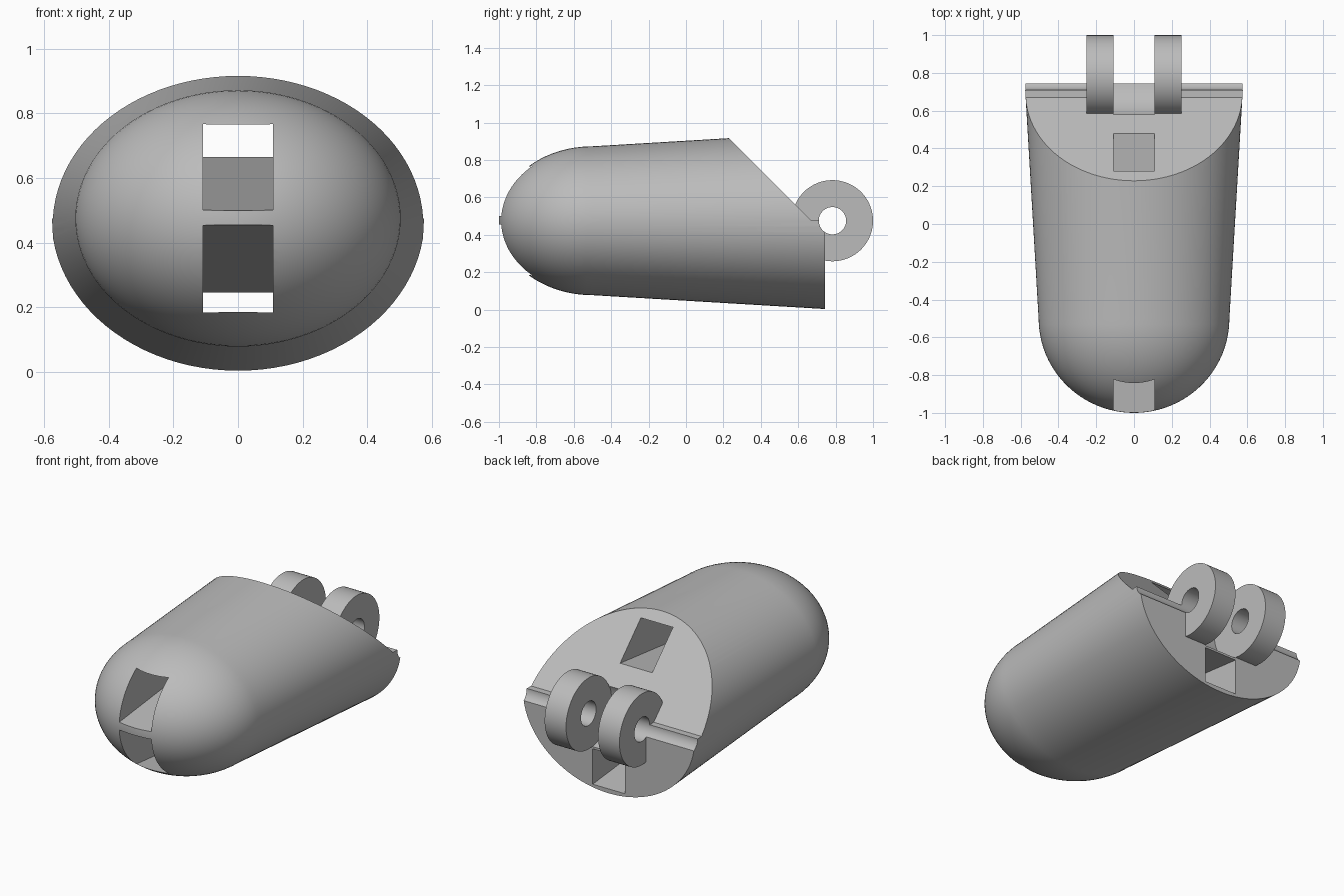
import bpy
import bmesh
import math

default = bpy.data.objects.get("Cube")
if default:
    bpy.data.objects.remove(default, do_unlink=True)

grey = bpy.data.materials.new("plain grey")
grey.use_nodes = True
colour = (0.5, 0.5, 0.5, 1)
grey.diffuse_color = colour
grey.node_tree.nodes["Principled BSDF"].inputs["Base Color"].default_value = colour

AXIS_Z = 0.475        # height of the long axis and of the hinge pin
HINGE_Y = 0.783
SLOT = 0.108          # half width of the tunnels and of the hinge gap
BACK_Y = 0.743


def finish(bm, name):
    bmesh.ops.recalc_face_normals(bm, faces=bm.faces)
    mesh = bpy.data.meshes.new(name)
    bm.to_mesh(mesh)
    bm.free()
    mesh.materials.append(grey)
    obj = bpy.data.objects.new(name, mesh)
    bpy.context.collection.objects.link(obj)
    return obj


def prism(name, profile, half_width):
    """Extrude a (y, z) outline along x, centred on x = 0."""
    bm = bmesh.new()
    left = [bm.verts.new((half_width, y, z)) for y, z in profile]
    right = [bm.verts.new((-half_width, y, z)) for y, z in profile]
    bm.faces.new(left)
    bm.faces.new(right[::-1])
    for i in range(len(profile)):
        j = (i + 1) % len(profile)
        bm.faces.new((left[i], right[i], right[j], left[j]))
    return finish(bm, name)


def drum(name, radius, half_width, sides=72):
    """Cylinder around the hinge pin."""
    turns = [math.tau * i / sides for i in range(sides)]
    outline = [(HINGE_Y + radius * math.cos(a), AXIS_Z + radius * math.sin(a)) for a in turns]
    return prism(name, outline, half_width)


def combine(target, tool, operation):
    mod = target.modifiers.new(operation, "BOOLEAN")
    mod.operation = operation
    mod.solver = "EXACT"
    mod.object = tool
    bpy.context.view_layer.objects.active = target
    bpy.ops.object.modifier_apply(modifier=mod.name)
    bpy.data.objects.remove(tool, do_unlink=True)


# Rounded tip followed by a gently flaring oval sleeve
SIDES, DOME_STEPS = 96, 24
rings = []
for i in range(1, DOME_STEPS + 1):
    a = math.pi / 2 * i / DOME_STEPS
    rings.append((-0.5 - 0.5 * math.cos(a), 0.505 * math.sin(a), 0.398 * math.sin(a)))
rings.append((BACK_Y, 0.578, 0.472))

bm = bmesh.new()
loops = []
for y, rx, rz in rings:
    turns = [math.tau * k / SIDES for k in range(SIDES)]
    loops.append([bm.verts.new((rx * math.cos(a), y, AXIS_Z + rz * math.sin(a))) for a in turns])
tip = bm.verts.new((0, -1, AXIS_Z))
for k in range(SIDES):
    n = (k + 1) % SIDES
    bm.faces.new((tip, loops[0][k], loops[0][n]))
    for a, b in zip(loops, loops[1:]):
        bm.faces.new((a[k], b[k], b[n], a[n]))
bm.faces.new(loops[-1])
body = finish(bm, "finger_tip_body")

# Slanted rear face with a small ledge at pin height
slant = [(0.67, AXIS_Z), (1.3, AXIS_Z), (1.3, 1.4), (-0.255, 1.4)]
combine(body, prism("slant_cutter", slant, 1), "DIFFERENCE")

# Hinge knuckles: one drum, split by a gap, bored for the pin
combine(body, drum("knuckles", 0.217, 0.252), "UNION")
combine(body, drum("gap_cutter", 0.221, SLOT), "DIFFERENCE")
combine(body, drum("pin_cutter", 0.073, 1), "DIFFERENCE")

# Upper and lower cord tunnels, sloping apart towards the back
upper = [(-1.1, 0.488), (0.7, 0.69), (0.7, 0.903), (-1.1, 0.742)]
lower = [(-1.1, 0.467), (0.9, 0.226), (0.9, 0.014), (-1.1, 0.21)]
for name, outline in (("upper_cutter", upper), ("lower_cutter", lower)):
    combine(body, prism(name, outline, SLOT), "DIFFERENCE")

bpy.ops.object.select_all(action="DESELECT")
body.select_set(True)
bpy.context.view_layer.objects.active = body
bpy.ops.object.shade_smooth_by_angle(angle=math.radians(30))
